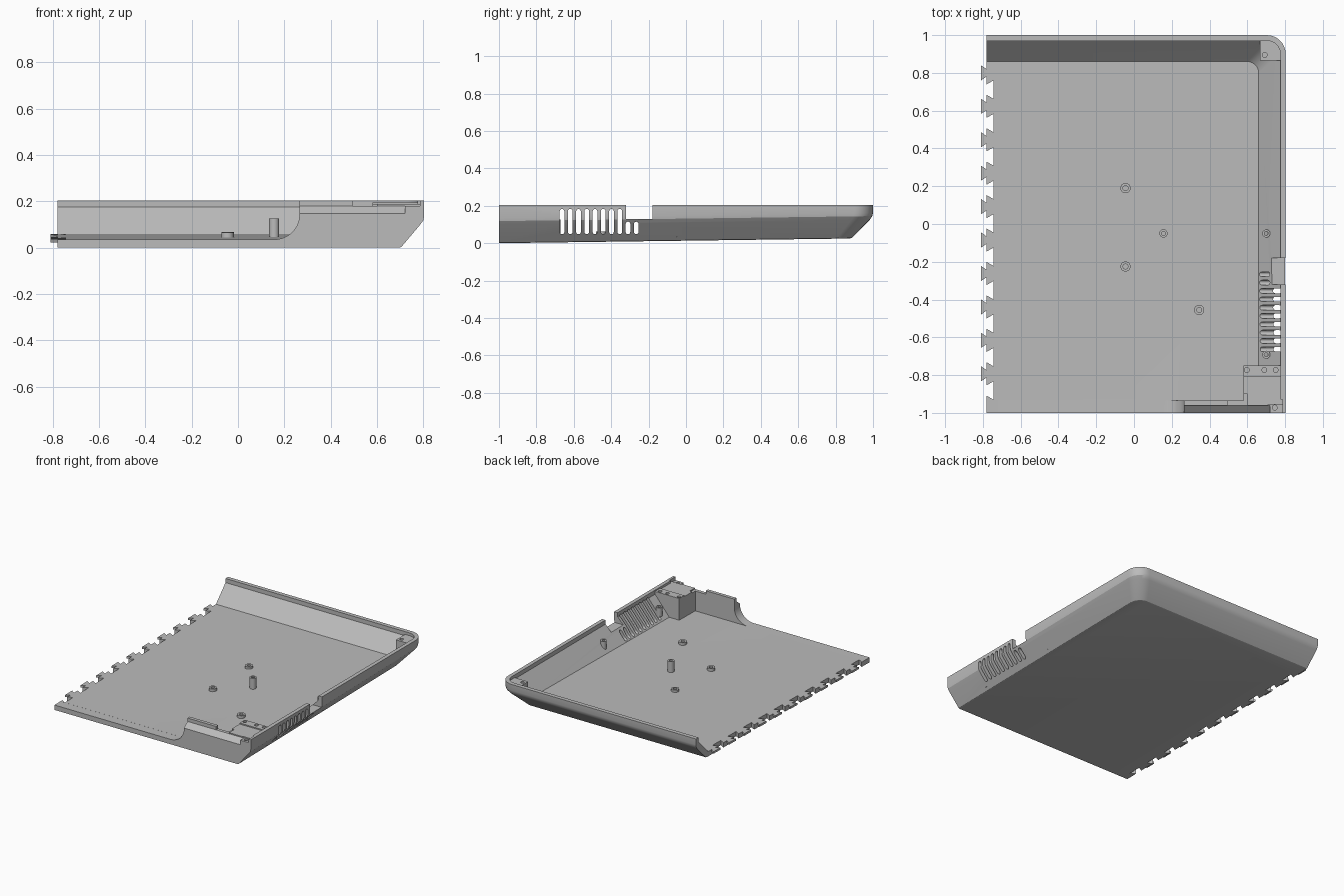
import bpy, bmesh
from math import sin, cos, pi

if "Cube" in bpy.data.objects:
    bpy.data.objects.remove(bpy.data.objects["Cube"])

SLOPE = 0.0133          # floor rises gently toward the back
LEFT, FRONT, FLOOR = -0.78, -1.0, 0.035

grey = bpy.data.materials.new("plain_grey")
grey.use_nodes = True
grey.diffuse_color = (0.5, 0.5, 0.5, 1)
grey.node_tree.nodes["Principled BSDF"].inputs["Base Color"].default_value = (0.5, 0.5, 0.5, 1)


def rise(y):
    return SLOPE * (y + 1)


def finish(bm, name):
    bmesh.ops.recalc_face_normals(bm, faces=bm.faces[:])
    mesh = bpy.data.meshes.new(name)
    bm.to_mesh(mesh)
    bm.free()
    mesh.materials.append(grey)
    obj = bpy.data.objects.new(name, mesh)
    bpy.context.collection.objects.link(obj)
    return obj


def bridge(bm, rings):
    """Skin a stack of matching rings and cap both ends."""
    loops = [[bm.verts.new(p) for p in r] for r in rings]
    n = len(loops[0])
    for a, b in zip(loops, loops[1:]):
        for i in range(n):
            j = (i + 1) % n
            bm.faces.new((a[i], a[j], b[j], b[i]))
    bm.faces.new(loops[0])
    bm.faces.new(loops[-1])


def prism(bm, pts, axis, a, b):
    """Extrude a 2D outline along x, y or z."""
    place = {"x": lambda p, t: (t, p[0], p[1]),
             "y": lambda p, t: (p[0], t, p[1]),
             "z": lambda p, t: (p[0], p[1], t)}[axis]
    bridge(bm, [[place(p, t) for p in pts] for t in (a, b)])


def box(bm, x, y, z):
    prism(bm, [(x[0], y[0]), (x[1], y[0]), (x[1], y[1]), (x[0], y[1])], "z", *z)


def ring(left, front, right, back, r, z, tilt):
    """Outline with one rounded back corner."""
    pts = [(left, front), (right, front)]
    for i in range(9):
        t = pi / 2 * i / 8
        pts.append((right - r + r * cos(t), back - r + r * sin(t)))
    pts.append((left, back))
    return [(x, y, z + tilt * rise(y)) for x, y in pts]


def cut(target, build):
    """Subtract whatever the build function draws."""
    bm = bmesh.new()
    build(bm)
    cut_object(target, finish(bm, "cutter"))


def cut_object(target, cutter):
    cutter.hide_render = True
    mod = target.modifiers.new("cut", "BOOLEAN")
    mod.operation, mod.solver, mod.object = "DIFFERENCE", "EXACT", cutter
    bpy.context.view_layer.objects.active = target
    bpy.ops.object.modifier_apply(modifier=mod.name)
    bpy.data.objects.remove(cutter)


# outer body: chamfered lower sides, upright rim
bm = bmesh.new()
bridge(bm, [ring(LEFT, FRONT, x, y, r, z, t) for x, y, r, z, t in (
    (0.695, 0.875, 0.08, 0.0, 1),
    (0.705, 0.886, 0.08, 0.003, 1),
    (0.787, 0.984, 0.1, 0.1, 1),
    (0.8, 0.996, 0.1, 0.118, 1),
    (0.803, 1.0, 0.1, 0.135, 1),
    (0.803, 1.0, 0.1, 0.205, 0))])
tray = finish(bm, "tray_shell")

# hollow, leaving the corner gusset and the front blocks standing
bm = bmesh.new()
bridge(bm, [ring(-1, -0.935, x, y, r, z, t) for x, y, r, z, t in (
    (0.66, 0.86, 0.06, FLOOR, 1),
    (0.775, 0.97, 0.07, 0.175, 0),
    (0.775, 0.97, 0.07, 0.4, 0))])
hollow = finish(bm, "hollow")
for x, y, top in (((0.667, 1.2), (0.865, 1.2), 0.185),
                  ((0.58, 1.2), (-1.2, -0.8), 0.188),
                  ((0.58, 1.2), (-0.81, -0.75), 0.196)):
    cut(hollow, lambda b: box(b, x, y, (-0.1, top)))
cut_object(tray, hollow)


# swept opening in the front wall
def front_opening(b):
    pts = [(-1, 0.4), (-1, FLOOR + 0.0005)]
    for i in range(13):
        t = pi / 2 * i / 12
        pts.append((0.155 + 0.11 * sin(t), 0.14 - 0.1045 * cos(t)))
    pts.append((0.265, 0.4))
    prism(b, pts, "y", -1.1, -0.93)


cut(tray, front_opening)
# sloped recess, lowered ledge and corner seat on the front wall
cut(tray, lambda b: prism(b, [(-1.1, 0.147), (-1.0, 0.147), (-0.96, 0.18),
                              (-0.96, 0.4), (-1.1, 0.4)], "x", 0.2, 0.72))
cut(tray, lambda b: box(b, (0.495, 0.6), (-0.97, -0.9), (0.18, 0.4)))
cut(tray, lambda b: box(b, (0.58, 0.785), (-0.975, -0.93), (0.188, 0.4)))
cut(tray, lambda b: box(b, (0.71, 0.785), (-1.1, -0.955), (0.18, 0.4)))
# connector notch in the right wall
cut(tray, lambda b: box(b, (0.7, 1), (-0.32, -0.18), (0.128, 0.4)))


# ventilation slots with round ends
def slots(b):
    r = 0.0125
    for i in range(10):
        y, top = -0.663 + 0.0441 * i, 0.183 if i < 8 else 0.115
        pts = []
        for k in range(9):
            t = pi * k / 8
            pts.append((y + r * cos(t), top - r + r * sin(t)))
        for k in range(9):
            t = pi + pi * k / 8
            pts.append((y + r * cos(t), 0.048 + r + r * sin(t)))
        prism(b, pts, "x", 0.6, 0.9)


cut(tray, slots)


# screw holes in the blocks
def screw_holes(b):
    for x, y in ((0.597, -0.773), (0.69, -0.773), (0.75, -0.773),
                 (0.745, -0.972), (0.692, 0.895)):
        circle = [(x + 0.013 * cos(k * pi / 8), y + 0.013 * sin(k * pi / 8)) for k in range(16)]
        prism(b, circle, "z", 0.13, 0.4)


cut(tray, screw_holes)

# dovetail joint along the open left edge
PITCH = 0.177
tab_rows = [0.8 - PITCH * i for i in range(10)]


def sockets(b):
    for row in tab_rows:
        y = row - PITCH / 2
        prism(b, [(-0.79, y - 0.022), (-0.745, y - 0.048),
                  (-0.745, y + 0.048), (-0.79, y + 0.022)], "z", -0.1, 0.09)


cut(tray, sockets)

bm = bmesh.new()
for y in tab_rows:
    pts = [(-0.81, y - 0.04), (-0.775, y - 0.016), (-0.775, y + 0.016), (-0.81, y + 0.04)]
    bridge(bm, [[(px, py, z + rise(py)) for px, py in pts] for z in (FLOOR - 0.015, FLOOR)])
tabs = finish(bm, "joint_tabs")


# hollow screw posts standing on the floor
def post(name, x, y, r, top):
    b = bmesh.new()
    base = 0.02 + rise(y)
    hole = r * 0.5
    bridge(b, [[(x + rad * cos(k * pi / 12), y + rad * sin(k * pi / 12), z) for k in range(24)]
               for rad, z in ((r, base), (r, top), (hole, top), (hole, base + 0.02))])
    return finish(b, name)


posts = [post("screw_post_" + n, *v) for n, v in {
    "rear": (-0.045, 0.19, 0.027, 0.067),
    "centre": (0.156, -0.05, 0.022, 0.127),
    "front": (-0.045, -0.225, 0.027, 0.065),
    "right": (0.345, -0.455, 0.027, 0.062),
    "side_rear": (0.7, -0.05, 0.021, 0.127),
    "side_front": (0.7, -0.692, 0.021, 0.127)}.items()]

# smooth rounded areas, keep hard edges
bpy.ops.object.select_all(action="DESELECT")
for obj in [tray, tabs] + posts:
    obj.select_set(True)
bpy.context.view_layer.objects.active = tray
bpy.ops.object.shade_smooth_by_angle(angle=pi / 7)
